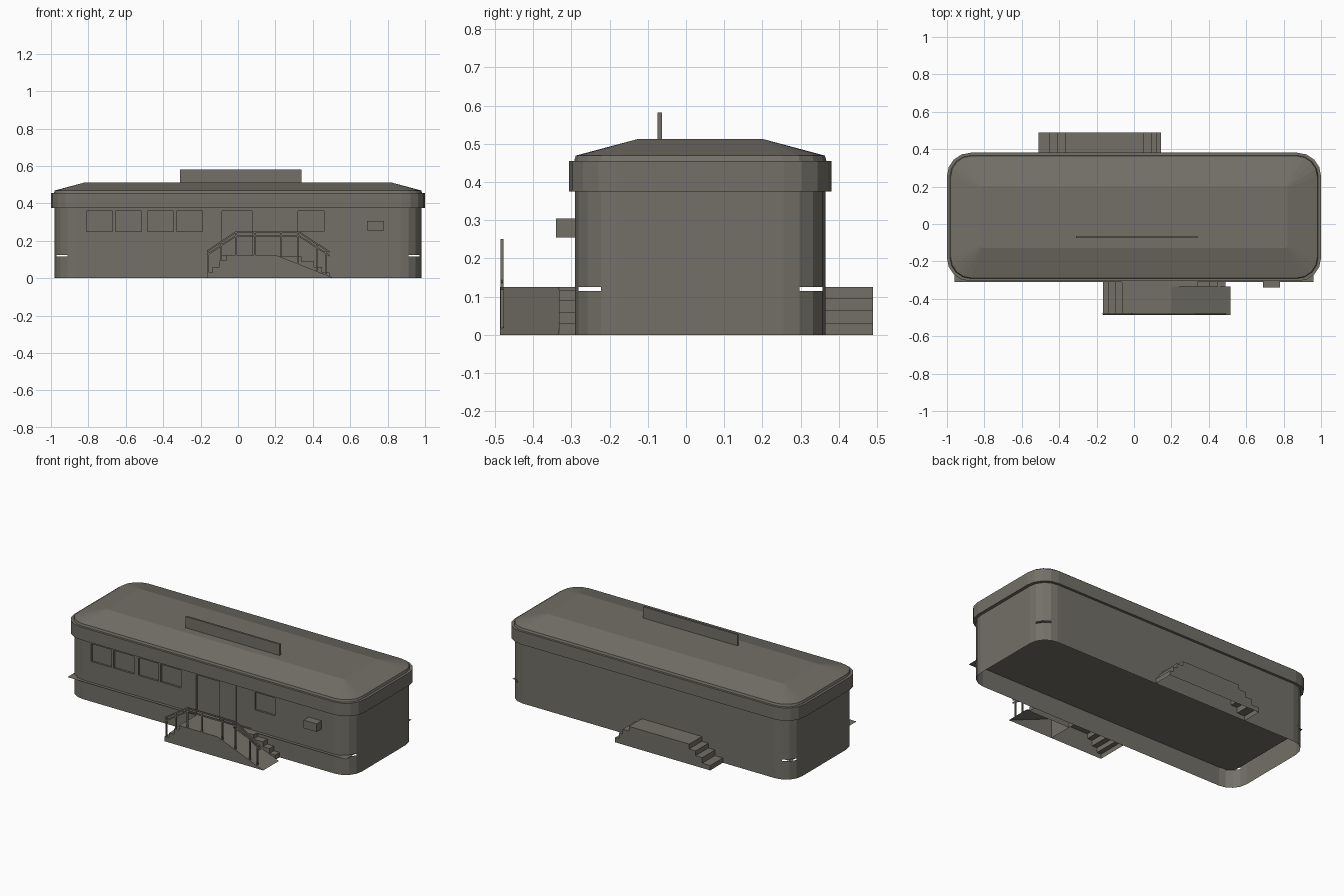
import bpy, bmesh, math
from mathutils import Vector

if "Cube" in bpy.data.objects:
    bpy.data.objects.remove(bpy.data.objects["Cube"])

grey = bpy.data.materials.new("warm_grey")
grey.diffuse_color = (0.17, 0.162, 0.135, 1)
grey.use_nodes = True
grey.node_tree.nodes["Principled BSDF"].inputs["Base Color"].default_value = grey.diffuse_color
CY = 0.0375  # centre line of the building


def finish(name, bm, recalc=False):
    bmesh.ops.remove_doubles(bm, verts=bm.verts, dist=1e-5)
    if recalc:
        bmesh.ops.recalc_face_normals(bm, faces=bm.faces)
    me = bpy.data.meshes.new(name)
    bm.to_mesh(me)
    bm.free()
    me.materials.append(grey)
    ob = bpy.data.objects.new(name, me)
    bpy.context.collection.objects.link(ob)
    return ob


def poly(bm, pts):
    return bm.faces.new([bm.verts.new(p) for p in pts])


def ring(hx, hy, r, z, n=4):
    """Rounded rectangle, counter-clockwise, starting at the right back corner."""
    pts = []
    for k, (sx, sy) in enumerate([(1, 1), (-1, 1), (-1, -1), (1, -1)]):
        for i in range(n + 1):
            a = math.pi / 2 * (k + i / n)
            pts.append(Vector((sx * (hx - r) + r * math.cos(a),
                               CY + sy * (hy - r) + r * math.sin(a), z)))
    return pts


def loft(bm, rings, skip=()):
    for a, b in zip(rings, rings[1:]):
        for i in range(len(a)):
            if i not in skip:
                j = (i + 1) % len(a)
                poly(bm, [a[i], a[j], b[j], b[i]])


def box(name, x0, x1, y0, y1, z0, z1):
    bm = bmesh.new()
    bmesh.ops.create_cube(bm, size=1)
    for v in bm.verts:
        v.co = ((x0 + x1) / 2 + v.co.x * (x1 - x0), (y0 + y1) / 2 + v.co.y * (y1 - y0),
                (z0 + z1) / 2 + v.co.z * (z1 - z0))
    return finish(name, bm)


def open_prism(name, profile, y0, y1):
    """Extrude an x-z outline along y, leaving the underside at z = 0 open."""
    bm = bmesh.new()
    poly(bm, [(x, y0, z) for x, z in profile])
    poly(bm, [(x, y1, z) for x, z in profile])
    for (xa, za), (xb, zb) in zip(profile, profile[1:]):
        poly(bm, [(xa, y0, za), (xb, y0, zb), (xb, y1, zb), (xa, y1, za)])
    return finish(name, bm, True)


def stair(levels):
    """Stair outline from (x, height) pairs: each step rises to height at x."""
    pts, z = [], 0
    for x, h in levels:
        pts += [(x, z), (x, h)]
        z = h
    return pts


# Body walls: lower skirt, slotted corner course, upper walls with open front side
HX, HY, R = 0.98, 0.3275, 0.11
wall = lambda z: ring(HX, HY, R, z)
bm = bmesh.new()
loft(bm, [wall(0), wall(0.115)])
finish("lower_wall", bm)
bm = bmesh.new()
loft(bm, [wall(0.115), wall(0.125)], skip=[5 * k + i for k in range(4) for i in (1, 2)])
finish("slotted_course", bm)
bm = bmesh.new()
loft(bm, [wall(0.125), wall(0.46)], skip=(14,))
finish("upper_wall", bm)

# Front wall with recessed windows, door and side panel: x0, x1, z0, z1, depth
openings = [(x, x + 0.14, 0.25, 0.36, 0.012) for x in (-0.81, -0.655, -0.485, -0.33, 0.32)]
openings += [(-0.085, 0.075, 0.125, 0.36, 0.012), (0.19, 0.295, 0.125, 0.375, 0.006)]
xs = sorted({-HX + R, HX - R} | {o[0] for o in openings} | {o[1] for o in openings})
zs = [0.125, 0.25, 0.36, 0.375, 0.46]
FY = CY - HY
bm = bmesh.new()
for xa, xb in zip(xs, xs[1:]):
    for za, zb in zip(zs, zs[1:]):
        if not any(o[0] <= xa < o[1] and o[2] <= za < o[3] for o in openings):
            poly(bm, [(xa, FY, za), (xb, FY, za), (xb, FY, zb), (xa, FY, zb)])
for x0, x1, z0, z1, d in openings:
    c = [(x0, z0), (x1, z0), (x1, z1), (x0, z1)]
    poly(bm, [(x, FY + d, z) for x, z in c])
    for (xa, za), (xb, zb) in zip(c, c[1:] + c[:1]):
        poly(bm, [(xa, FY, za), (xb, FY, zb), (xb, FY + d, zb), (xa, FY + d, za)])
finish("front_wall", bm)

# Floor sheet that pokes out as a front ledge
bm = bmesh.new()
poly(bm, [(-0.96, -0.31, 0.12), (0.96, -0.31, 0.12), (0.96, 0.34, 0.12), (-0.96, 0.34, 0.12)])
finish("floor_ledge", bm)

# Eaves band and hipped roof
bm = bmesh.new()
loft(bm, [wall(0.375), ring(1.0, 0.3435, 0.125, 0.375), ring(1.0, 0.3435, 0.125, 0.455),
          ring(0.985, 0.33, 0.115, 0.455)])
finish("eaves_band", bm)
bm = bmesh.new()
top = ring(0.82, 0.165, 0.01, 0.512)
loft(bm, [ring(0.985, 0.33, 0.115, 0.455), ring(0.98, 0.326, 0.11, 0.469), top])
poly(bm, top)
finish("roof", bm)

# Roof sign board and wall box
box("roof_board", -0.31, 0.34, -0.075, -0.063, 0.50, 0.582)
box("wall_box", 0.69, 0.78, -0.34, -0.285, 0.255, 0.305)

# Front landing with left stair and right ramp, plus a narrow stair by the wall
left = stair([(-0.165, 0.03), (-0.135, 0.06), (-0.10, 0.095), (-0.065, 0.125)])
open_prism("front_landing", left + [(0.2, 0.125), (0.2, 0)], -0.487, FY)
open_prism("ramp", [(0.2, 0), (0.2, 0.125), (0.515, 0)], -0.487, -0.333)
right = stair([(0.49, 0.03), (0.45, 0.06), (0.405, 0.09), (0.34, 0.117)])
open_prism("wall_side_stair", right + [(0.2, 0.117), (0.2, 0)], -0.333, FY)

# Back landing with a stair at each end
bl = stair([(-0.51, 0.03), (-0.455, 0.065), (-0.41, 0.095), (-0.365, 0.125)])
br = stair([(0.145, 0.03), (0.12, 0.065), (0.095, 0.095), (0.05, 0.125)])
open_prism("back_landing", bl + br[::-1], CY + HY, 0.49)


# Handrails along the front of the landing
def bar(name, a, b, w=0.008):
    a, b = Vector(a), Vector(b)
    bm = bmesh.new()
    bmesh.ops.create_cube(bm, size=1)
    bmesh.ops.scale(bm, vec=(w, w, (b - a).length), verts=bm.verts)
    q = (b - a).to_track_quat('Z', 'Y').to_matrix()
    for v in bm.verts:
        v.co = q @ v.co + (a + b) / 2
    return finish(name, bm)


RY = -0.481
path = [(-0.165, 0.145), (-0.01, 0.247), (0.325, 0.247), (0.49, 0.14)]
for label, drop in (("upper", 0), ("lower", 0.02)):
    for i, (p, q) in enumerate(zip(path, path[1:])):
        bar(f"{label}_rail_{i}", (p[0], RY, p[1] - drop), (q[0], RY, q[1] - drop))


def rail_height(x):
    for (xa, za), (xb, zb) in zip(path, path[1:]):
        if x <= xb:
            return za + (zb - za) * (x - xa) / (xb - xa)


def ground_height(x):
    if x > 0.2:
        return 0.125 * (0.515 - x) / 0.315
    return max([0] + [z for px, z in left if px <= x])


for i, x in enumerate((-0.158, -0.09, -0.01, 0.09, 0.23, 0.32, 0.42, 0.47)):
    bar(f"rail_post_{i}", (x, RY, ground_height(x)), (x, RY, rail_height(x)))
